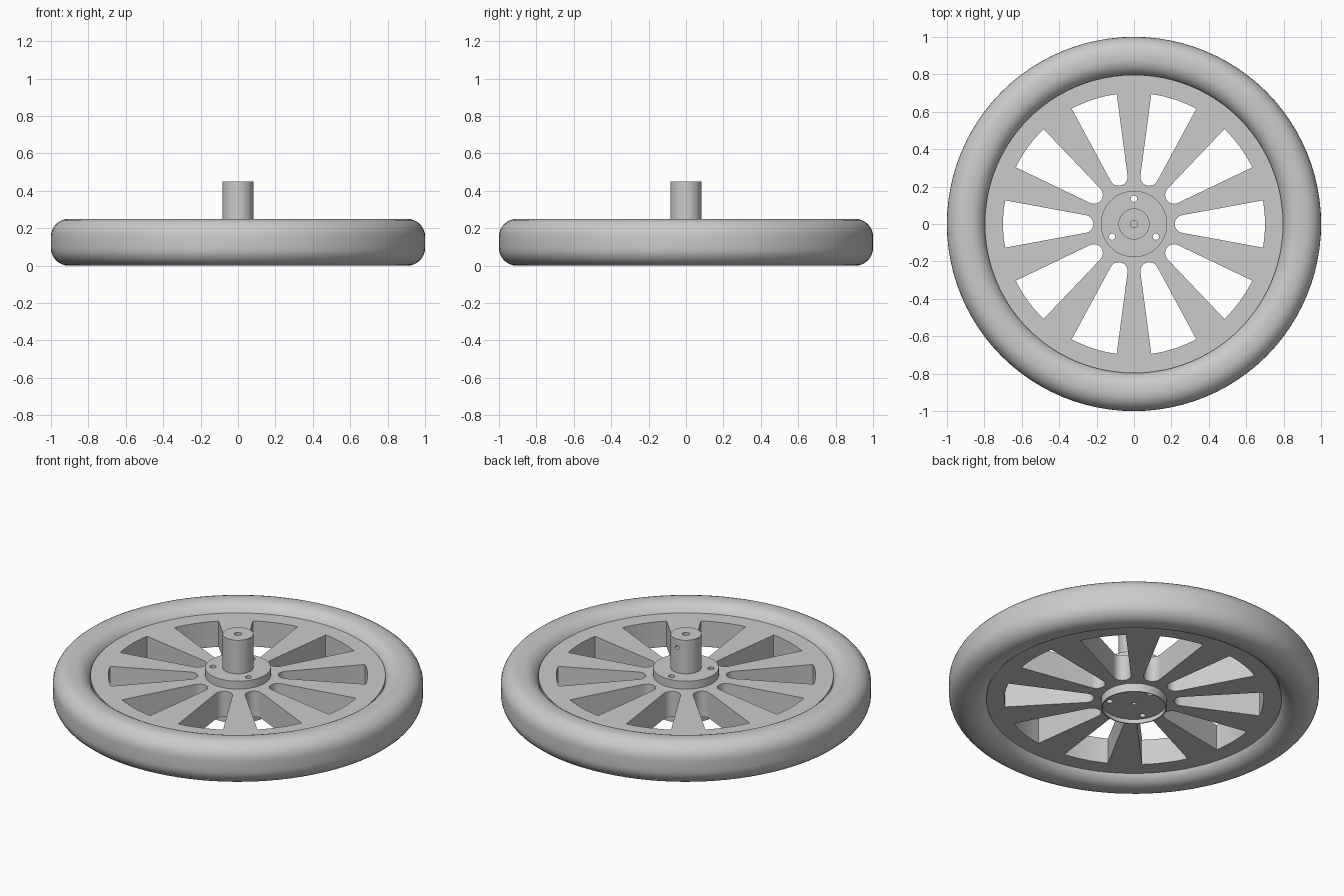
import bpy
import math
from math import cos, sin, pi, radians

if "Cube" in bpy.data.objects:
    bpy.data.objects.remove(bpy.data.objects["Cube"], do_unlink=True)

grey = bpy.data.materials.new("plain grey")
grey.use_nodes = True
COLOUR = (0.6, 0.6, 0.6, 1.0)
grey.diffuse_color = COLOUR
grey.node_tree.nodes["Principled BSDF"].inputs["Base Color"].default_value = COLOUR


def finish(obj, angle=30):
    """Give the object its material and smooth all but the sharp edges."""
    obj.data.materials.clear()
    obj.data.materials.append(grey)
    bpy.ops.object.select_all(action='DESELECT')
    obj.select_set(True)
    bpy.context.view_layer.objects.active = obj
    bpy.ops.object.shade_smooth_by_angle(angle=radians(angle))
    return obj


def circle(radius, count=96, cx=0.0, cy=0.0):
    return [(cx + radius * cos(2 * pi * i / count), cy + radius * sin(2 * pi * i / count))
            for i in range(count)]


def plate(name, loops, z0, z1):
    """Flat plate: the first loop is the outline, the others are holes."""
    curve = bpy.data.curves.new(name + " outline", 'CURVE')
    curve.dimensions = '2D'
    curve.fill_mode = 'BOTH'
    curve.extrude = (z1 - z0) / 2
    for loop in loops:
        spline = curve.splines.new('POLY')
        spline.points.add(len(loop) - 1)
        for point, (x, y) in zip(spline.points, loop):
            point.co = (x, y, 0, 1)
        spline.use_cyclic_u = True
    temp = bpy.data.objects.new(name + " outline", curve)
    bpy.context.collection.objects.link(temp)
    bpy.context.view_layer.update()
    depsgraph = bpy.context.evaluated_depsgraph_get()
    mesh = bpy.data.meshes.new_from_object(temp.evaluated_get(depsgraph))
    bpy.data.objects.remove(temp, do_unlink=True)
    obj = bpy.data.objects.new(name, mesh)
    obj.location.z = (z0 + z1) / 2
    bpy.context.collection.objects.link(obj)
    return finish(obj)


def lathe(name, profile, steps=96, closed=False):
    """Turn an (r, z) profile round the z axis; r = 0 makes a pole."""
    verts, rings, faces = [], [], []
    for r, z in profile:
        count = steps if r > 0 else 1
        start = len(verts)
        verts += [(r * cos(2 * pi * i / steps), r * sin(2 * pi * i / steps), z)
                  for i in range(count)]
        rings.append([start + i % count for i in range(steps)])
    pairs = list(zip(rings, rings[1:]))
    if closed:
        pairs.append((rings[-1], rings[0]))
    for a, b in pairs:
        for i in range(steps):
            j = (i + 1) % steps
            faces.append(list(dict.fromkeys((a[i], a[j], b[j], b[i]))))
    mesh = bpy.data.meshes.new(name)
    mesh.from_pydata(verts, [], faces)
    obj = bpy.data.objects.new(name, mesh)
    bpy.context.collection.objects.link(obj)
    return finish(obj)


# Tyre: rounded rectangular section, turned round the axle
INNER, OUTER, HEIGHT, CORNER = 0.79, 1.0, 0.25, 0.095
section = []
for k, (cr, cz) in enumerate([(OUTER - CORNER, HEIGHT - CORNER), (INNER + CORNER, HEIGHT - CORNER),
                              (INNER + CORNER, CORNER), (OUTER - CORNER, CORNER)]):
    for s in range(9):
        a = (k + s / 8) * pi / 2
        section.append((cr + CORNER * cos(a), cz + CORNER * sin(a)))
lathe("tyre", section, closed=True)


# Spoked disc: ten wedge windows with rounded inner ends
def window(turn, half=radians(10.4), outer=0.70, nose=0.265):
    radius = nose * sin(half)
    pts = [(outer * cos(turn + half * t / 4), outer * sin(turn + half * t / 4))
           for t in range(-4, 5)]
    cx, cy = nose * cos(turn), nose * sin(turn)
    for s in range(13):
        a = turn + pi / 2 + half + (pi - 2 * half) * s / 12
        pts.append((cx + radius * cos(a), cy + radius * sin(a)))
    return pts


HUB_OUT, HUB_IN = 0.177, 0.171
windows = [window(radians(36 * i)) for i in range(10)]
plate("spoked_disc", [circle(0.797), circle(HUB_IN)] + windows, 0.05, 0.203)

# Hub: thin sleeve standing proud of the disc on both sides
plate("hub_sleeve", [circle(HUB_OUT), circle(HUB_IN)], 0.0, 0.25)

# Flange inside the sleeve, with three bolt holes and a centre hole
bolts = [circle(0.017, 24, 0.135 * cos(a), 0.135 * sin(a))
         for a in (radians(90 + 120 * i) for i in range(3))]
plate("hub_flange", [circle(HUB_IN), circle(0.012, 24)] + bolts, 0.025, 0.25)

# Axle: shaft with a blind bore in its top end
shaft = lathe("axle_shaft", [(0, 0.24), (0.083, 0.24), (0.083, 0.45), (0.02, 0.45),
                             (0.02, 0.27), (0, 0.27)], steps=48)

# Cross hole at the back of the shaft, reaching the bore
bpy.ops.mesh.primitive_cylinder_add(vertices=20, radius=0.012, depth=0.1,
                                    location=(0, 0.06, 0.40), rotation=(pi / 2, 0, 0))
cutter = bpy.context.object
cutter.name = "cross_hole_cutter"
cutter.hide_render = True
cut = shaft.modifiers.new("cross hole", 'BOOLEAN')
cut.operation = 'DIFFERENCE'
cut.solver = 'EXACT'
cut.object = cutter
bpy.context.view_layer.objects.active = shaft
bpy.ops.object.modifier_apply(modifier=cut.name)
bpy.data.objects.remove(cutter, do_unlink=True)
finish(shaft)
